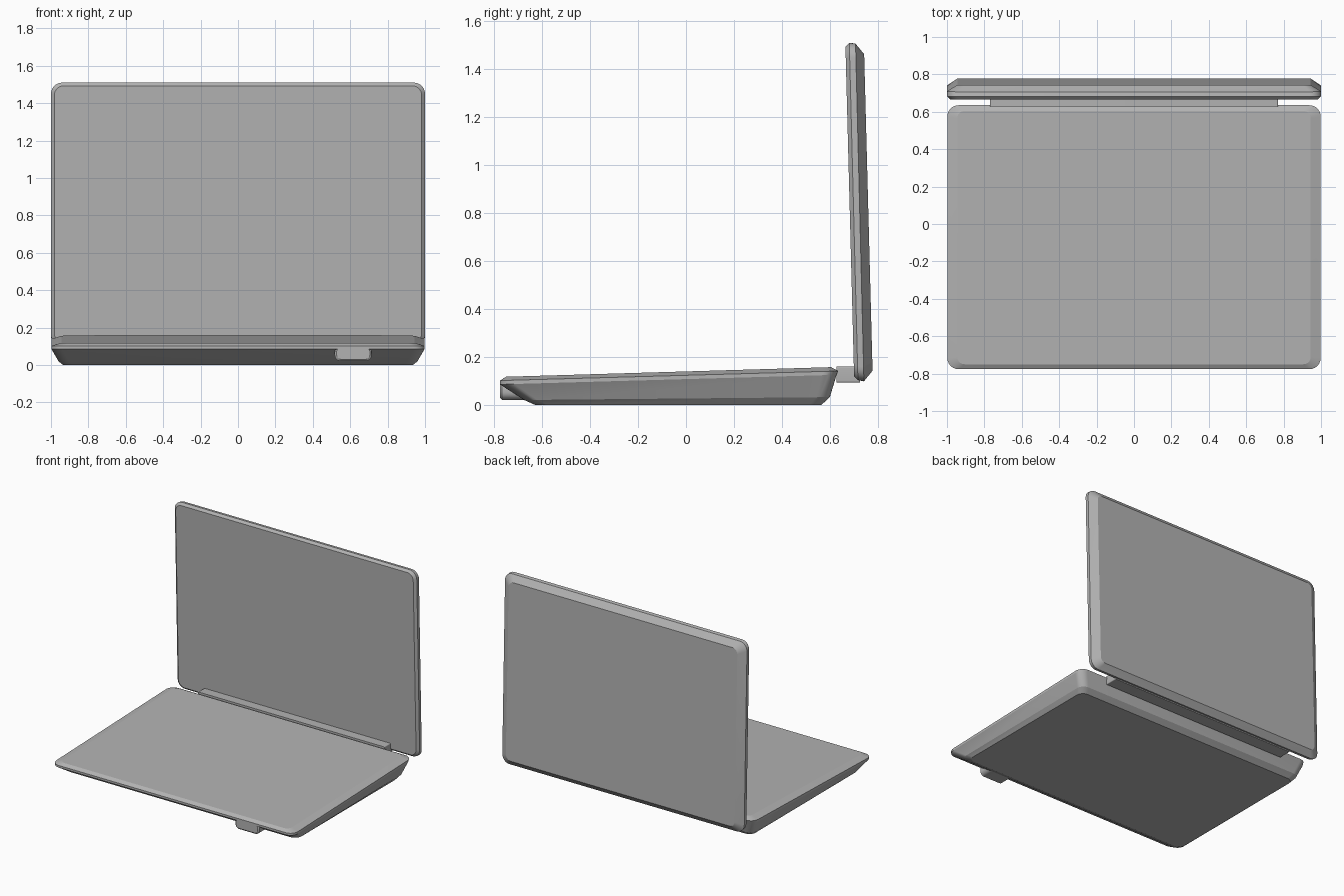
import bpy, bmesh, math

if "Cube" in bpy.data.objects:
    bpy.data.objects.remove(bpy.data.objects["Cube"])

# Mid-grey casing colour
grey = bpy.data.materials.new("casing_grey")
grey.diffuse_color = (0.45, 0.45, 0.45, 1)
grey.use_nodes = True
grey.node_tree.nodes["Principled BSDF"].inputs["Base Color"].default_value = grey.diffuse_color


def rounded_rect(hx, v0, v1, r, seg=7):
    """Outline of a rounded rectangle, centred on x = 0."""
    pts = []
    for cx, cy, a0 in ((hx - r, v1 - r, 0), (-hx + r, v1 - r, 90),
                       (-hx + r, v0 + r, 180), (hx - r, v0 + r, 270)):
        for i in range(seg + 1):
            a = math.radians(a0 + 90 * i / seg)
            pts.append((cx + r * math.cos(a), cy + r * math.sin(a)))
    return pts


def loft(name, layers, place, smooth=15):
    """Skin rounded rectangles (half width, v0, v1, radius, w at v0, w at v1)."""
    bm = bmesh.new()
    rings = []
    for hx, v0, v1, r, w0, w1 in layers:
        rings.append([bm.verts.new(place(u, v, w0 + (w1 - w0) * (v - v0) / (v1 - v0)))
                      for u, v in rounded_rect(hx, v0, v1, r)])
    for a, b in zip(rings, rings[1:]):
        n = len(a)
        for i in range(n):
            j = (i + 1) % n
            bm.faces.new((a[i], a[j], b[j], b[i]))
    bm.faces.new(rings[0])
    bm.faces.new(rings[-1])
    bmesh.ops.recalc_face_normals(bm, faces=bm.faces)
    mesh = bpy.data.meshes.new(name)
    bm.to_mesh(mesh)
    bm.free()
    mesh.materials.append(grey)
    ob = bpy.data.objects.new(name, mesh)
    bpy.context.collection.objects.link(ob)
    bpy.ops.object.select_all(action='DESELECT')
    ob.select_set(True)
    bpy.context.view_layer.objects.active = ob
    bpy.ops.object.shade_smooth_by_angle(angle=math.radians(smooth))
    return ob


# Wedge-shaped base, layered from underside to top
loft("base", [
    (0.935, -0.63, 0.565, 0.05, 0.0, 0.0),
    (0.96, -0.675, 0.60, 0.055, 0.02, 0.032),
    (0.998, -0.776, 0.628, 0.06, 0.085, 0.125),
    (0.998, -0.776, 0.635, 0.06, 0.101, 0.141),
    (0.945, -0.75, 0.605, 0.04, 0.117, 0.157),
], lambda u, v, w: (u, v, w))

# Upright lid, layered from screen side to back
loft("lid", [
    (0.982, 0.118, 1.493, 0.05, 0.701, 0.665),
    (1.0, 0.103, 1.51, 0.06, 0.717, 0.681),
    (1.0, 0.098, 1.506, 0.06, 0.742, 0.707),
    (0.945, 0.142, 1.462, 0.04, 0.778, 0.743),
], lambda u, v, w: (u, w, v))

# Hinge bar between base and lid
loft("hinge_bar", [
    (0.77, 0.093, 0.16, 0.006, 0.628, 0.628),
    (0.77, 0.093, 0.16, 0.006, 0.725, 0.725),
], lambda u, v, w: (u, w, v))

# Latch tab under the front edge
loft("latch_tab", [
    (0.09, 0.030, 0.096, 0.030, -0.776, -0.776),
    (0.099, 0.021, 0.098, 0.032, -0.768, -0.768),
    (0.099, 0.021, 0.098, 0.032, -0.66, -0.66),
], lambda u, v, w: (u + 0.616, w, v))
